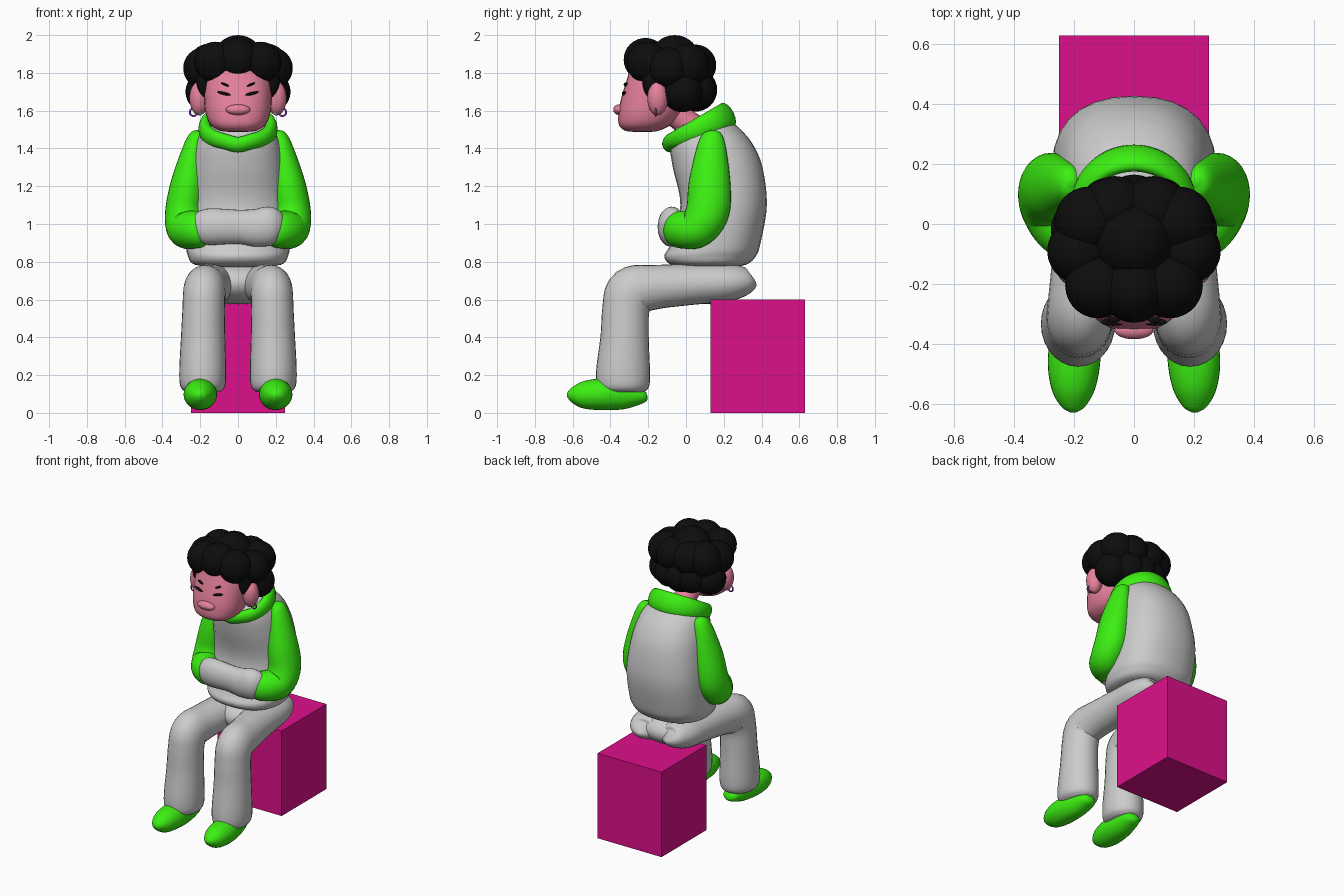
import bpy, bmesh, math
from mathutils import Vector, Matrix

if "Cube" in bpy.data.objects:
    bpy.data.objects.remove(bpy.data.objects["Cube"])


def material(name, rgb):
    m = bpy.data.materials.new(name)
    m.diffuse_color = (*rgb, 1)
    m.use_nodes = True
    m.node_tree.nodes["Principled BSDF"].inputs["Base Color"].default_value = m.diffuse_color
    return m


GREEN = material("green", (0.045, 0.87, 0.006))
PINK = material("pink", (0.79, 0.22, 0.33))
MAGENTA = material("magenta", (0.73, 0.005, 0.26))
BLACK = material("black", (0.004, 0.004, 0.004))
PURPLE = material("purple", (0.25, 0.03, 0.45))
TEAL = material("teal", (0.2, 0.75, 0.6))


def finish(name, bm, mat=None, mirror=False, smooth=True):
    bmesh.ops.recalc_face_normals(bm, faces=bm.faces[:])
    me = bpy.data.meshes.new(name)
    bm.to_mesh(me)
    bm.free()
    ob = bpy.data.objects.new(name, me)
    bpy.context.collection.objects.link(ob)
    for p in me.polygons:
        p.use_smooth = smooth
    if mat:
        me.materials.append(mat)
    if mirror:
        ob.modifiers.new("mirror", 'MIRROR').use_axis[0] = True
    return ob


def spline(keys, steps, closed):
    """Catmull-Rom through tuples of any length."""
    n, out = len(keys), []
    get = (lambda i: keys[i % n]) if closed else (lambda i: keys[max(0, min(n - 1, i))])
    for i in range(n if closed else n - 1):
        for s in range(steps):
            t = s / steps
            out.append([0.5 * (2 * b + (c - a) * t + (2 * a - 5 * b + 4 * c - d) * t * t
                               + (3 * b - a - 3 * c + d) * t ** 3)
                        for a, b, c, d in zip(get(i - 1), get(i), get(i + 1), get(i + 2))])
    if not closed:
        out.append(list(keys[-1]))
    return out


def tube(name, keys, mat=None, ref=(1, 0, 0), mirror=False, level=False,
         closed=False, power=2.0, steps=5, sides=28):
    """Loft of ellipses: keys are (x, y, z, radius along ref, other radius)."""
    pts = spline(keys, steps, closed)
    n = len(pts)
    bm, rings = bmesh.new(), []
    for i, p in enumerate(pts):
        a = pts[(i - 1) % n] if closed else pts[max(i - 1, 0)]
        b = pts[(i + 1) % n] if closed else pts[min(i + 1, n - 1)]
        t = Vector((0, 0, 1)) if level else (Vector(b[:3]) - Vector(a[:3])).normalized()
        u = Vector(ref)
        u = (u - t * u.dot(t)).normalized()
        v = t.cross(u)
        ring = []
        for k in range(sides):
            c, s = math.cos(k * math.tau / sides), math.sin(k * math.tau / sides)
            c, s = (math.copysign(abs(q) ** (2 / power), q) for q in (c, s))
            ring.append(bm.verts.new(Vector(p[:3]) + u * c * max(p[3], .004) + v * s * max(p[4], .004)))
        rings.append(ring)
    pairs = list(zip(rings, rings[1:])) + ([(rings[-1], rings[0])] if closed else [])
    for r0, r1 in pairs:
        for k in range(sides):
            j = (k + 1) % sides
            bm.faces.new((r0[k], r0[j], r1[j], r1[k]))
    if not closed:
        bm.faces.new(rings[0])
        bm.faces.new(rings[-1])
    return finish(name, bm, mat, mirror)


def body(name, rows, mat=None, power=2.0):
    """Upright loft: rows are (z, front y, back y, half width)."""
    return tube(name, [(0, (f + b) / 2, z, w, (b - f) / 2) for z, f, b, w in rows],
                mat, level=True, power=power)


def blob(name, c, r, mat=None, mirror=False, tilt=0):
    bm = bmesh.new()
    bmesh.ops.create_uvsphere(bm, u_segments=28, v_segments=16, radius=1, matrix=Matrix.Translation(c)
                              @ Matrix.Rotation(tilt, 4, 'Y') @ Matrix.Diagonal((*r, 1)))
    return finish(name, bm, mat, mirror)


# Box seat
bm = bmesh.new()
bmesh.ops.create_cube(bm, size=1, matrix=Matrix.Translation((0, .38, .3)) @ Matrix.Diagonal((.5, .5, .6, 1)))
finish("box_seat", bm, MAGENTA, smooth=False)

# Hooded top: trunk, front pocket, collar and sleeves
body("trunk", [(.77, .0, .22, .1), (.785, -.08, .32, .23), (.83, -.115, .37, .265), (.9, -.08, .395, .275),
               (1.1, -.03, .428, .27), (1.3, -.07, .405, .25), (1.42, -.085, .355, .225),
               (1.5, -.06, .29, .185), (1.55, .02, .23, .1)], power=2.3)
tube("front_pocket", [(-.23, -.03, .97, .05, .03), (-.17, -.07, .985, .095, .07), (0, -.08, .985, .09, .065),
                      (.1, -.08, .98, .1, .07), (.18, -.07, .99, .1, .07), (.24, -.03, .98, .05, .03)], ref=(0, 0, 1))
collar = []
for i in range(16):
    a = i * math.tau / 16
    y = .065 + .155 * math.cos(a)
    back = (1 + math.cos(a)) / 2
    collar.append((.175 * math.sin(a), y, 1.43 + .145 * back - .01 * (a == math.pi),
                   .042 + .03 * back, .035))
tube("hood_collar", collar, GREEN, ref=(0, -.45, .9), closed=True, steps=4, sides=16)
tube("sleeve", [(.205, .14, 1.497, .01, .01), (.21, .14, 1.475, .04, .05), (.232, .135, 1.4, .06, .078),
                (.262, .125, 1.22, .092, .11), (.285, .115, 1.07, .1, .115), (.275, .06, .98, .105, .105),
                (.235, -.01, .97, .1, .1), (.185, -.05, .975, .08, .09), (.15, -.065, .98, .03, .04)],
     GREEN, mirror=True)

# Trousers and shoes
blob("trouser_seat", (0, .13, .69), (.25, .22, .115))
tube("trouser_leg", [(.11, .35, .71, .03, .03), (.115, .325, .7, .09, .07), (.12, .22, .69, .125, .1),
                     (.14, .03, .68, .12, .108), (.165, -.17, .665, .113, .118), (.178, -.285, .64, .112, .135),
                     (.182, -.318, .55, .112, .125), (.185, -.325, .4, .117, .128), (.187, -.333, .22, .124, .143),
                     (.187, -.333, .14, .118, .138), (.187, -.333, .11, .09, .11)], mirror=True)
tube("shoe", [(.18, -.205, .085, .01, .01), (.182, -.225, .085, .05, .035), (.19, -.32, .095, .075, .075),
              (.2, -.45, .098, .088, .083), (.203, -.55, .095, .073, .07), (.203, -.61, .095, .04, .035),
              (.203, -.63, .095, .008, .008)], GREEN, mirror=True)

# Neck, head and face
tube("neck", [(0, .1, 1.46, .085, .085), (0, .0, 1.54, .075, .07), (0, -.12, 1.64, .08, .08)], PINK)
body("head", [(1.488, -.28, -.18, .05), (1.495, -.325, -.14, .1), (1.525, -.355, -.08, .145), (1.58, -.358, -.03, .17),
              (1.65, -.347, .0, .178), (1.75, -.318, .02, .178), (1.85, -.28, .0, .15), (1.92, -.2, -.08, .06)],
     PINK, power=2.4)
blob("mouth", (0, -.355, 1.605), (.065, .03, .028), PINK)
blob("ear", (.205, -.15, 1.665), (.052, .055, .09), PINK, True)
blob("eye", (.07, -.328, 1.69), (.042, .012, .008), BLACK, True, -.25)
blob("eyebrow", (.068, -.318, 1.738), (.024, .012, .006), BLACK, True, -.4)

# Earrings
ring = [(.235 + .02 * math.sin(a * math.tau / 10), -.16, 1.592 + .02 * math.cos(a * math.tau / 10), .005, .005)
        for a in range(10)]
tube("earring_hoop", ring, PURPLE, ref=(0, 1, 0), mirror=True, closed=True, steps=2, sides=8)
blob("earring_stud", (.2, -.16, 1.595), (.018, .018, .02), TEAL, True)

# Hair made of round curls
for x, y, z, r in [(0, -.06, 1.865, .135), (0, -.215, 1.87, .115), (.12, -.205, 1.855, .11), (.18, -.09, 1.825, .11),
                   (.15, .01, 1.84, .115), (.065, .05, 1.84, .11), (.17, -.02, 1.7, .108), (.085, .055, 1.71, .1),
                   (0, .05, 1.71, .115), (0, -.06, 1.78, .15)]:
    blob("hair_curl", (x, y, z), (r, r, r), BLACK, x > 0)
blob("hair_sideburn", (.175, -.17, 1.75), (.045, .06, .09), BLACK, True)
